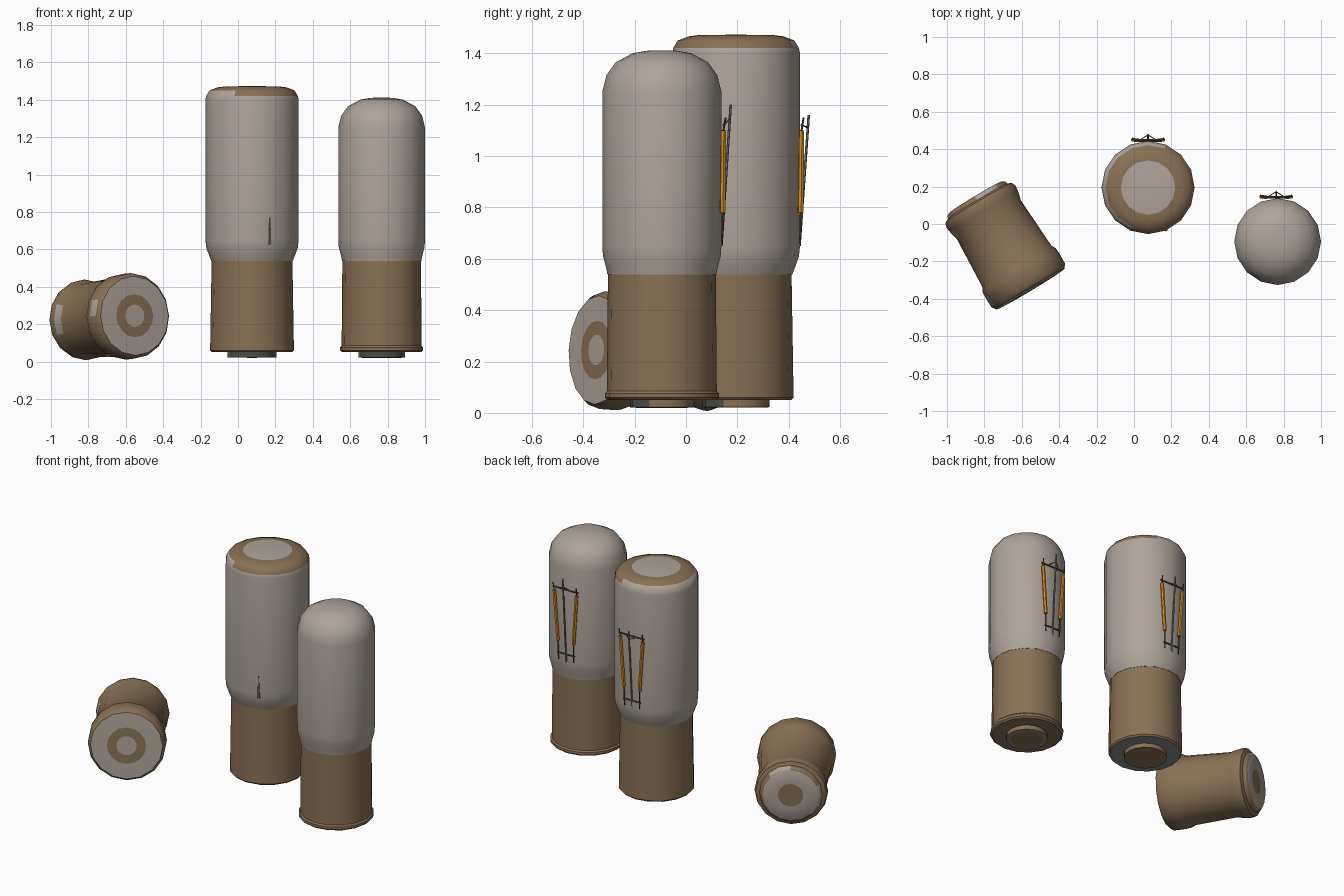
import bpy, bmesh, math
from mathutils import Vector, Matrix

if "Cube" in bpy.data.objects:
    bpy.data.objects.remove(bpy.data.objects["Cube"])


def material(name, rgb):
    m = bpy.data.materials.new(name)
    m.use_nodes = True
    m.diffuse_color = (*rgb, 1)
    m.node_tree.nodes["Principled BSDF"].inputs["Base Color"].default_value = (*rgb, 1)
    return m


GREY = material("warm grey", (0.42, 0.37, 0.325))
BROWN = material("brown", (0.25, 0.163, 0.09))
ORANGE = material("filament orange", (0.74, 0.28, 0.01))
WIRE = material("wire grey", (0.2, 0.185, 0.165))
BAR = material("dark bar brown", (0.1, 0.075, 0.055))
STEEL = material("underside steel", (0.25, 0.27, 0.255))
SHADE = material("dark contact green", (0.07, 0.075, 0.06))
SIDES = 16


def finish(bm, name, mats, matrix):
    bmesh.ops.recalc_face_normals(bm, faces=bm.faces)
    mesh = bpy.data.meshes.new(name)
    bm.to_mesh(mesh)
    bm.free()
    for m in mats:
        mesh.materials.append(m)
    obj = bpy.data.objects.new(name, mesh)
    obj.matrix_world = matrix
    bpy.context.collection.objects.link(obj)
    bpy.ops.object.select_all(action="DESELECT")
    obj.select_set(True)
    bpy.context.view_layer.objects.active = obj
    bpy.ops.object.shade_smooth_by_angle(angle=math.radians(40))


def lathe(name, profile, matrix, patches=()):
    """Turn (radius, height, material of the band above) rows about z.
    Patches are (band, sectors, material) and recolour part of a band."""
    mats = list(dict.fromkeys([row[2] for row in profile[:-1]] + [p[2] for p in patches]))
    bm = bmesh.new()
    rings = []
    for r, z, _ in profile:
        count = SIDES if r > 0 else 1
        rings.append([bm.verts.new((r * math.cos(math.tau * i / SIDES),
                                    r * math.sin(math.tau * i / SIDES), z))
                      for i in range(count)])
    for band, (a, b) in enumerate(zip(rings, rings[1:])):
        for i in range(SIDES):
            j = (i + 1) % SIDES
            corners = [a[i % len(a)], a[j % len(a)], b[j % len(b)], b[i % len(b)]]
            face = bm.faces.new(list(dict.fromkeys(corners)))
            mat = profile[band][2]
            for patch_band, sectors, patch_mat in patches:
                if patch_band == band and i in sectors:
                    mat = patch_mat
            face.material_index = mats.index(mat)
    finish(bm, name, mats, matrix)


def rod(name, start, end, radius, mat, matrix, tip=None):
    start, end = Vector(start), Vector(end)
    axis = end - start
    bm = bmesh.new()
    bmesh.ops.create_cone(bm, cap_ends=True, segments=6, radius1=radius,
                          radius2=radius if tip is None else tip, depth=axis.length)
    turn = axis.to_track_quat("Z", "Y").to_matrix().to_4x4()
    bm.transform(Matrix.Translation((start + end) / 2) @ turn)
    finish(bm, name, [mat], matrix)


def filament(prefix, x, y, top):
    """Wire frame with two glowing strands on the back of a bulb."""
    at = Matrix.Translation((x, y, 0))
    rod(prefix + "_centre_wire", (0, 0, 0.65), (0, 0.036, top), 0.005, WIRE, at)
    rod(prefix + "_top_bar", (-0.09, 0.008, 1.12), (0.09, 0.008, 1.12), 0.005, BAR, at)
    rod(prefix + "_bottom_bar", (-0.06, 0.002, 0.7), (0.06, 0.002, 0.7), 0.005, BAR, at)
    for side, label in ((1, "left"), (-1, "right")):
        rod(f"{prefix}_{label}_strand", (side * 0.056, 0.005, 0.78),
            (side * 0.08, 0.008, 1.1), 0.011, ORANGE, at)
        rod(f"{prefix}_{label}_lower_lead", (side * 0.053, 0.002, 0.66),
            (side * 0.056, 0.005, 0.78), 0.004, BAR, at)
        rod(f"{prefix}_{label}_upper_lead", (side * 0.08, 0.008, 1.1),
            (side * 0.083, 0.016, 1.15), 0.004, BAR, at)
        rod(f"{prefix}_{label}_brace", (side * 0.04, 0.01, 1.12),
            (0, 0.034, top - 0.05), 0.003, WIRE, at)


FRONT = range(9, 15)

# Tall flat-topped bulb
tall = Matrix.Translation((0.075, 0.195, 0))
lathe("tall_bulb_base", [
    (0, 0.02, BROWN), (0.13, 0.022, BROWN), (0.13, 0.05, STEEL),
    (0.215, 0.05, BROWN), (0.224, 0.06, BROWN), (0.216, 0.54, BROWN), (0, 0.54, BROWN)],
    tall, [(1, FRONT, SHADE)])
lathe("tall_bulb_glass", [
    (0, 0.538, GREY), (0.218, 0.538, GREY), (0.229, 0.565, GREY), (0.245, 0.61, GREY),
    (0.249, 0.65, GREY), (0.249, 1.4, GREY), (0.245, 1.42, BROWN), (0.227, 1.45, BROWN),
    (0.185, 1.466, BROWN), (0.145, 1.471, GREY), (0, 1.473, GREY)],
    tall, [(6, range(3, 11), GREY)])
rod("tall_bulb_front_streak", (0.095, -0.224, 0.625), (0.095, -0.229, 0.77),
    0.01, BROWN, tall, tip=0.003)
filament("tall_bulb", 0.075, 0.442, 1.16)

# Shorter round-topped bulb
short = Matrix.Translation((0.768, -0.094, 0))
lathe("round_bulb_base", [
    (0, 0.02, BROWN), (0.1, 0.02, STEEL), (0.125, 0.022, BROWN), (0.125, 0.05, BROWN),
    (0.21, 0.05, BROWN), (0.222, 0.06, BROWN), (0.222, 0.076, BROWN), (0.214, 0.085, BROWN),
    (0.21, 0.54, BROWN), (0, 0.54, BROWN)], short, [(2, FRONT, SHADE)])
lathe("round_bulb_glass", [
    (0, 0.538, GREY), (0.212, 0.538, GREY), (0.217, 0.565, GREY), (0.229, 0.61, GREY),
    (0.232, 0.65, GREY), (0.232, 1.25, GREY), (0.216, 1.315, GREY), (0.18, 1.365, GREY),
    (0.115, 1.4, GREY), (0.06, 1.41, GREY), (0, 1.412, GREY)], short)
filament("round_bulb", 0.76, 0.138, 1.2)

# Short capped lamp lying on its side, with worn grey patches
back, front = Vector((-0.848, 0.143, 0.22)), Vector((-0.552, -0.35, 0.245))
lying = Matrix.Translation(back) @ (front - back).to_track_quat("Z", "Y").to_matrix().to_4x4()
lathe("lying_lamp", [
    (0, 0, BROWN), (0.075, 0, GREY), (0.165, 0, BROWN), (0.18, 0.01, BROWN),
    (0.185, 0.025, BROWN), (0.208, 0.035, BROWN), (0.216, 0.06, BROWN), (0.212, 0.09, BROWN),
    (0.2, 0.14, BROWN), (0.215, 0.43, BROWN), (0.228, 0.455, BROWN), (0.23, 0.49, BROWN),
    (0.229, 0.55, BROWN), (0.212, 0.573, GREY), (0.115, 0.575, BROWN), (0.06, 0.575, GREY),
    (0, 0.575, GREY)],
    lying, [(2, (2, 3, 7, 8, 9), GREY), (3, (2, 3, 7, 8, 9), GREY),
            (7, (7, 8), GREY), (11, (7,), GREY)])
